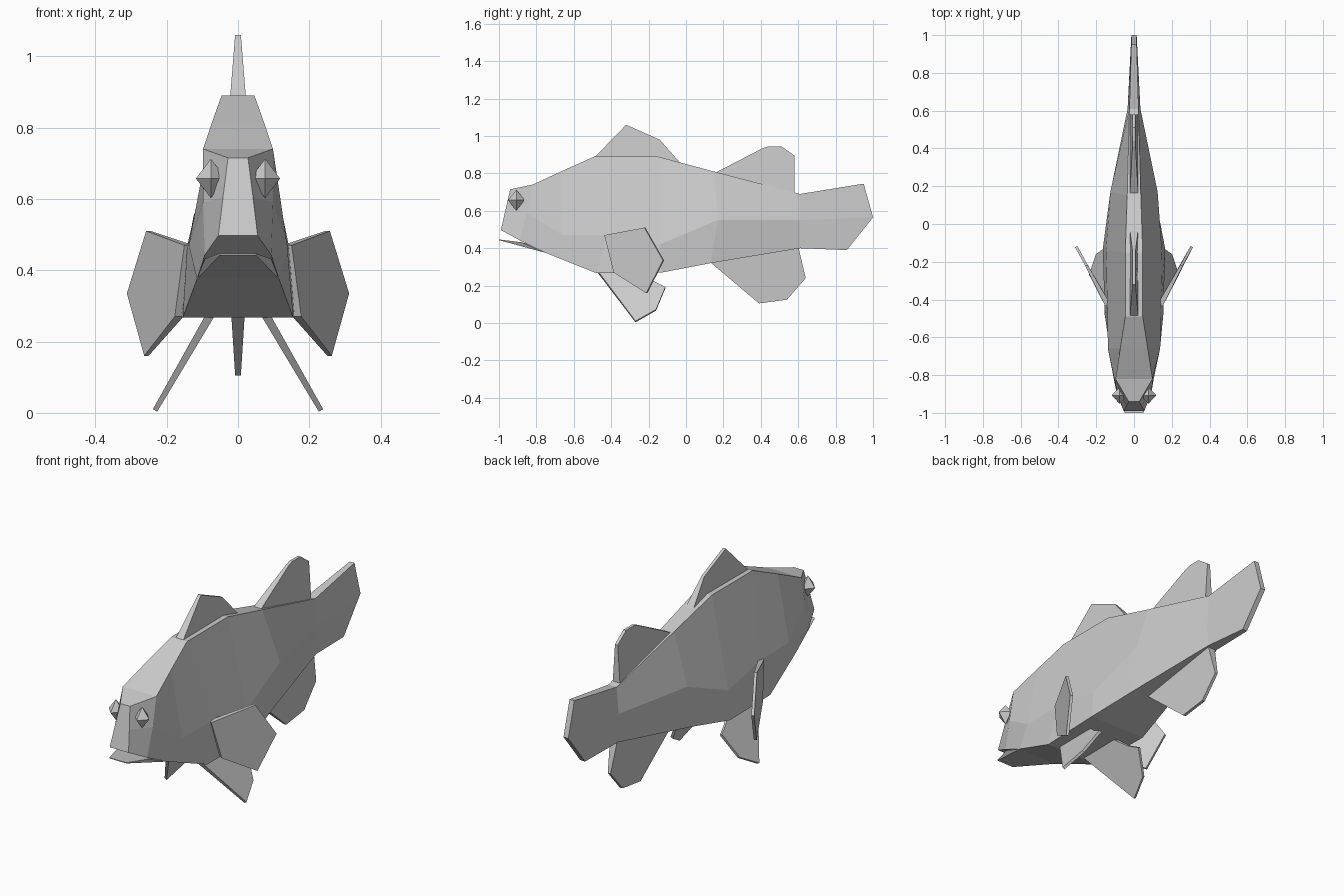
import bpy
import bmesh
from mathutils import Vector

cube = bpy.data.objects.get("Cube")
if cube:
    bpy.data.objects.remove(cube, do_unlink=True)

# One plain grey for the whole fish
grey = bpy.data.materials.new("light grey")
grey.use_nodes = True
COLOUR = (0.6, 0.6, 0.6, 1)
grey.diffuse_color = COLOUR
grey.node_tree.nodes["Principled BSDF"].inputs["Base Color"].default_value = COLOUR


def finish(name, bm, mirror=False):
    """Turn a bmesh into a flat shaded object, optionally mirrored in x."""
    bmesh.ops.recalc_face_normals(bm, faces=bm.faces[:])
    mesh = bpy.data.meshes.new(name)
    bm.to_mesh(mesh)
    bm.free()
    mesh.materials.append(grey)
    obj = bpy.data.objects.new(name, mesh)
    bpy.context.collection.objects.link(obj)
    if mirror:
        mod = obj.modifiers.new("mirror", "MIRROR")
        mod.use_mirror_merge = False
    return obj


def fin(name, points, normal, root, tip, roots, mirror=False):
    """Tapered plate: thick at the points listed in roots, thin elsewhere."""
    bm = bmesh.new()
    n = Vector(normal).normalized()
    sides = []
    for s in (1, -1):
        sides.append([bm.verts.new(Vector(p) + n * s * (root if i in roots else tip))
                      for i, p in enumerate(points)])
    a, b = sides
    bm.faces.new(a)
    bm.faces.new(b[::-1])
    for i in range(len(a)):
        j = (i + 1) % len(a)
        bm.faces.new((a[i], b[i], b[j], a[j]))
    return finish(name, bm, mirror)


# Body and tail: rings of (half width, y, z) for ridge, flank and belly edge
rings = [
    ((.028, -.94, .715), (.042, -.965, .605), (.055, -.99, .497)),
    ((.098, -.82, .74), (.098, -.85, .59), (.093, -.89, .443)),
    ((.073, -.66, .814), (.138, -.66, .47), (.115, -.75, .375)),
    ((.046, -.49, .89), (.142, -.42, .47), (.155, -.48, .267)),
    ((.046, -.15, .89), (.148, -.14, .42), (.165, -.13, .27)),
    ((.036, .15, .81), (.125, .17, .55), (.115, .13, .32)),
    ((.024, .61, .69), (.034, .61, .55), (.030, .61, .40)),
    ((.014, .95, .745), (.014, 1.0, .565), (.014, .86, .39)),
]
bm = bmesh.new()
loops = []
for r in rings:
    pts = list(r) + [(-x, y, z) for x, y, z in reversed(r)]
    loops.append([bm.verts.new(p) for p in pts])
for a, b in zip(loops, loops[1:]):
    for i in range(6):
        j = (i + 1) % 6
        bm.faces.new((a[i], a[j], b[j], b[i]))
for end in (loops[0], loops[-1]):
    bm.faces.new((end[0], end[1], end[4], end[5]))
    bm.faces.new((end[1], end[2], end[3], end[4]))
finish("body", bm)

# Lower jaw: thin wedge below the open mouth
bm = bmesh.new()
for s in (1, -1):
    for x, y, z in ((.05, -1, .447), (.05, -1, .443), (.093, -.88, .432),
                    (.115, -.75, .375), (.08, -.75, .40)):
        bm.verts.new((s * x, y, z))
bmesh.ops.convex_hull(bm, input=bm.verts[:])
finish("lower_jaw", bm)

# Eyes: small octahedra
bm = bmesh.new()
for axis, size in ((0, .042), (1, .045), (2, .055)):
    for s in (1, -1):
        p = Vector((.076, -.907, .657))
        p[axis] += s * size
        bm.verts.new(p)
bmesh.ops.convex_hull(bm, input=bm.verts[:])
finish("eyes", bm, mirror=True)

# Fins on the centre line
centre = {
    "front_dorsal_fin": ([(-.49, .885), (-.32, 1.06), (-.14, .98), (-.03, .855), (-.15, .84)],
                         (0, 3, 4)),
    "rear_dorsal_fin": ([(.16, .805), (.41, .935), (.44, .945), (.51, .945),
                         (.58, .895), (.58, .68)], (0, 5)),
    "anal_fin": ([(.13, .325), (.39, .105), (.54, .125), (.64, .24), (.60, .41)], (0, 4)),
}
for name, (outline, roots) in centre.items():
    fin(name, [(0, y, z) for y, z in outline], (1, 0, 0), .022, .008, roots)

# Paired side fins, swept outward towards the tail
outline = [(-.43, .47), (-.22, .51), (-.12, .335), (-.21, .16), (-.38, .27)]
fin("pectoral_fins", [(.138 + (y + .43) * .54, y, z) for y, z in outline],
    (1, -.54, 0), .014, .007, (0, 4), mirror=True)

# Paired belly fins, splayed downward
outline = [(-.48, .285), (-.27, .007), (-.16, .07), (-.11, .19), (-.17, .22), (-.25, .285)]
fin("pelvic_fins", [(.08 + (.27 - z) * .58, y, z) for y, z in outline],
    (1, 0, .58), .012, .007, (0, 5), mirror=True)
